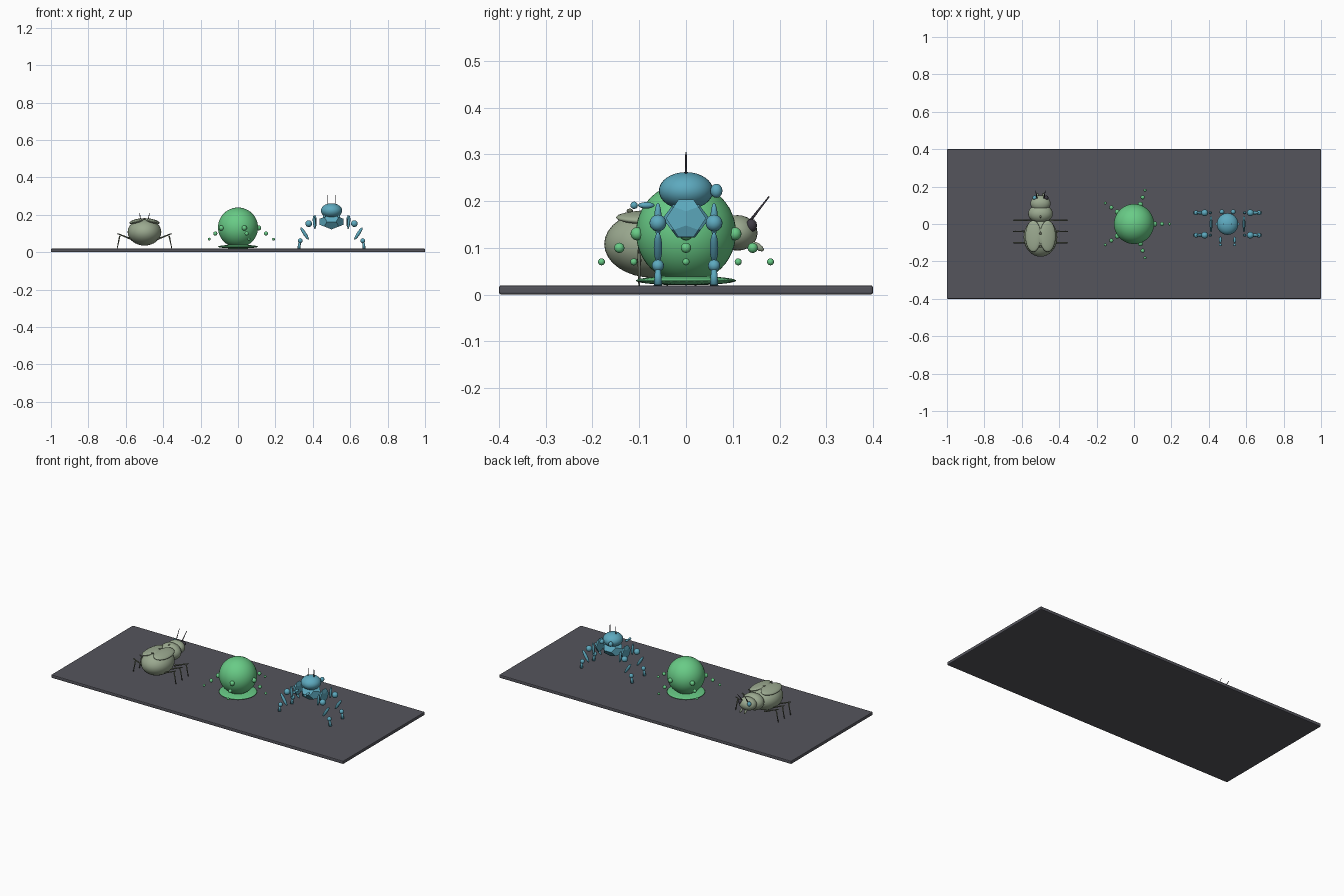
import bpy, bmesh, math
from mathutils import Vector

if "Cube" in bpy.data.objects:
    bpy.data.objects.remove(bpy.data.objects["Cube"])


def material(name, r, g, b):
    m = bpy.data.materials.new(name)
    m.diffuse_color = (r, g, b, 1)
    m.use_nodes = True
    m.node_tree.nodes["Principled BSDF"].inputs["Base Color"].default_value = m.diffuse_color
    return m


SLATE = material("slate", 0.09, 0.09, 0.107)
SAGE = material("sage", 0.33, 0.40, 0.28)
OLIVE = material("dark_olive", 0.14, 0.16, 0.11)
GREEN = material("green", 0.14, 0.60, 0.24)
BLUE = material("blue", 0.11, 0.40, 0.52)
DARK = material("charcoal", 0.05, 0.045, 0.06)


def make(name, bm, mat, loc=(0, 0, 0), rot=(0, 0, 0), smooth=True):
    me = bpy.data.meshes.new(name)
    bm.to_mesh(me)
    bm.free()
    me.materials.append(mat)
    for p in me.polygons:
        p.use_smooth = smooth
    ob = bpy.data.objects.new(name, me)
    ob.location, ob.rotation_euler = loc, rot
    bpy.context.collection.objects.link(ob)
    return ob


def ellipsoid(name, loc, radii, mat, rot=(0, 0, 0), seg=24):
    bm = bmesh.new()
    bmesh.ops.create_uvsphere(bm, u_segments=seg, v_segments=seg // 2, radius=1)
    bmesh.ops.scale(bm, vec=radii, verts=bm.verts)
    return make(name, bm, mat, loc, rot)


def gem(name, loc, radii, mat):
    # twelve-sided solid: pentagon corners from the golden ratio
    bm = bmesh.new()
    g = (1 + 5 ** 0.5) / 2
    for a in (-1, 1):
        for b in (-1, 1):
            for p in ((a, b, 1), (a, b, -1), (0, a / g, b * g),
                      (a / g, b * g, 0), (b * g, 0, a / g)):
                bm.verts.new(Vector(p) / g)
    bmesh.ops.convex_hull(bm, input=bm.verts)
    bmesh.ops.dissolve_limit(bm, angle_limit=0.02, verts=bm.verts, edges=bm.edges)
    bmesh.ops.scale(bm, vec=radii, verts=bm.verts)
    return make(name, bm, mat, loc, smooth=False)


def rod(name, a, b, r1, r2, mat, seg=8):
    a, b = Vector(a), Vector(b)
    bm = bmesh.new()
    bmesh.ops.create_cone(bm, cap_ends=True, segments=seg, radius1=r1, radius2=r2,
                          depth=(b - a).length)
    return make(name, bm, mat, (a + b) / 2,
                (b - a).to_track_quat('Z', 'Y').to_euler())


# Display plate with chamfered rim
bm = bmesh.new()
bmesh.ops.create_cube(bm, size=1)
bmesh.ops.scale(bm, vec=(2, 0.8, 0.02), verts=bm.verts)
bmesh.ops.bevel(bm, geom=bm.edges[:], offset=0.005, segments=2, profile=0.5,
                affect='EDGES')
make("display_plate", bm, SLATE, (0, 0, 0.01), smooth=False)

# Beetle
X = -0.5
ellipsoid("beetle_abdomen", (X, -0.07, 0.108), (0.09, 0.105, 0.072), SAGE, seg=32)
ellipsoid("beetle_thorax", (X, 0.055, 0.125), (0.066, 0.05, 0.05), SAGE)
ellipsoid("beetle_head", (X, 0.11, 0.132), (0.054, 0.043, 0.038), SAGE)
for y in (-0.12, -0.05, 0.04):
    z = 0.183 if y < 0 else 0.174
    ellipsoid("beetle_back_dot", (X, y, z - 0.004), (0.007, 0.007, 0.005), OLIVE, seg=12)
for s in (-1, 1):
    ellipsoid("beetle_wing_case", (X + s * 0.039, -0.065, 0.165),
              (0.043, 0.085, 0.013), SAGE, (0, s * 0.22, 0))
    ellipsoid("beetle_eye", (X + s * 0.031, 0.14, 0.148), (0.012, 0.012, 0.014),
              BLUE if s < 0 else DARK, seg=12)
    rod("beetle_antenna", (X + s * 0.018, 0.135, 0.155), (X + s * 0.026, 0.178, 0.21),
        0.003, 0.0015, DARK)
    ellipsoid("beetle_mandible", (X + s * 0.015, 0.153, 0.103), (0.006, 0.016, 0.007),
              SAGE, (-0.6, 0, 0), 12)
    for y in (-0.10, -0.04, 0.02):
        rod("beetle_thigh", (X + s * 0.05, y, 0.062), (X + s * 0.145, y, 0.10),
            0.005, 0.003, OLIVE)
        rod("beetle_shin", (X + s * 0.132, y, 0.088), (X + s * 0.146, y, 0.02),
            0.004, 0.002, OLIVE)

# Round creature with five beaded arms
ellipsoid("blob_body", (0, 0, 0.132), (0.107, 0.107, 0.107), GREEN, seg=48)
ellipsoid("blob_foot", (0, 0, 0.03), (0.107, 0.107, 0.01), GREEN, seg=40)
for i in range(5):
    a = math.radians(72 * i)
    for r, z, size in ((0.11, 0.13, 0.014), (0.15, 0.10, 0.011), (0.19, 0.07, 0.0075)):
        ellipsoid("arm_bead", (r * math.cos(a), r * math.sin(a), z),
                  (size, size, size), GREEN, seg=16)

# Crawler with faceted body and jointed legs
X = 0.5
gem("crawler_body", (X, 0, 0.163), (0.064, 0.05, 0.041), BLUE)
ellipsoid("crawler_head", (X, 0, 0.222), (0.057, 0.058, 0.04), BLUE, seg=32)
for s in (-1, 1):
    gem("crawler_side_shield", (X + s * 0.088, 0, 0.163), (0.009, 0.043, 0.04), BLUE)
    rod("crawler_antenna", (X + s * 0.02, 0, 0.25), (X + s * 0.02, 0, 0.305),
        0.0025, 0.0015, DARK)
    ellipsoid("crawler_eye", (X + s * 0.03, 0.065, 0.222), (0.013, 0.013, 0.015),
              BLUE, seg=16)
    ellipsoid("crawler_feeler", (X + s * 0.038, -0.085, 0.191), (0.008, 0.018, 0.007),
              BLUE, seg=12)
    ellipsoid("crawler_feeler_tip", (X + s * 0.038, -0.111, 0.191),
              (0.008, 0.008, 0.008), BLUE, seg=12)
    for y in (-0.06, 0.06):
        ellipsoid("crawler_upper_leg", (X + s * 0.092, y, 0.16), (0.008, 0.008, 0.037),
                  BLUE, (0, s * 0.1, 0), 12)
        ellipsoid("crawler_knee", (X + s * 0.122, y, 0.153), (0.018, 0.018, 0.018),
                  BLUE, seg=20)
        ellipsoid("crawler_lower_leg", (X + s * 0.144, y, 0.1), (0.009, 0.009, 0.04),
                  BLUE, (0, s * 0.58, 0), 16)
        ellipsoid("crawler_ankle", (X + s * 0.167, y, 0.062), (0.013, 0.013, 0.013),
                  BLUE, seg=16)
        rod("crawler_foot", (X + s * 0.17, y, 0.056), (X + s * 0.174, y, 0.02),
            0.006, 0.009, BLUE, 12)
